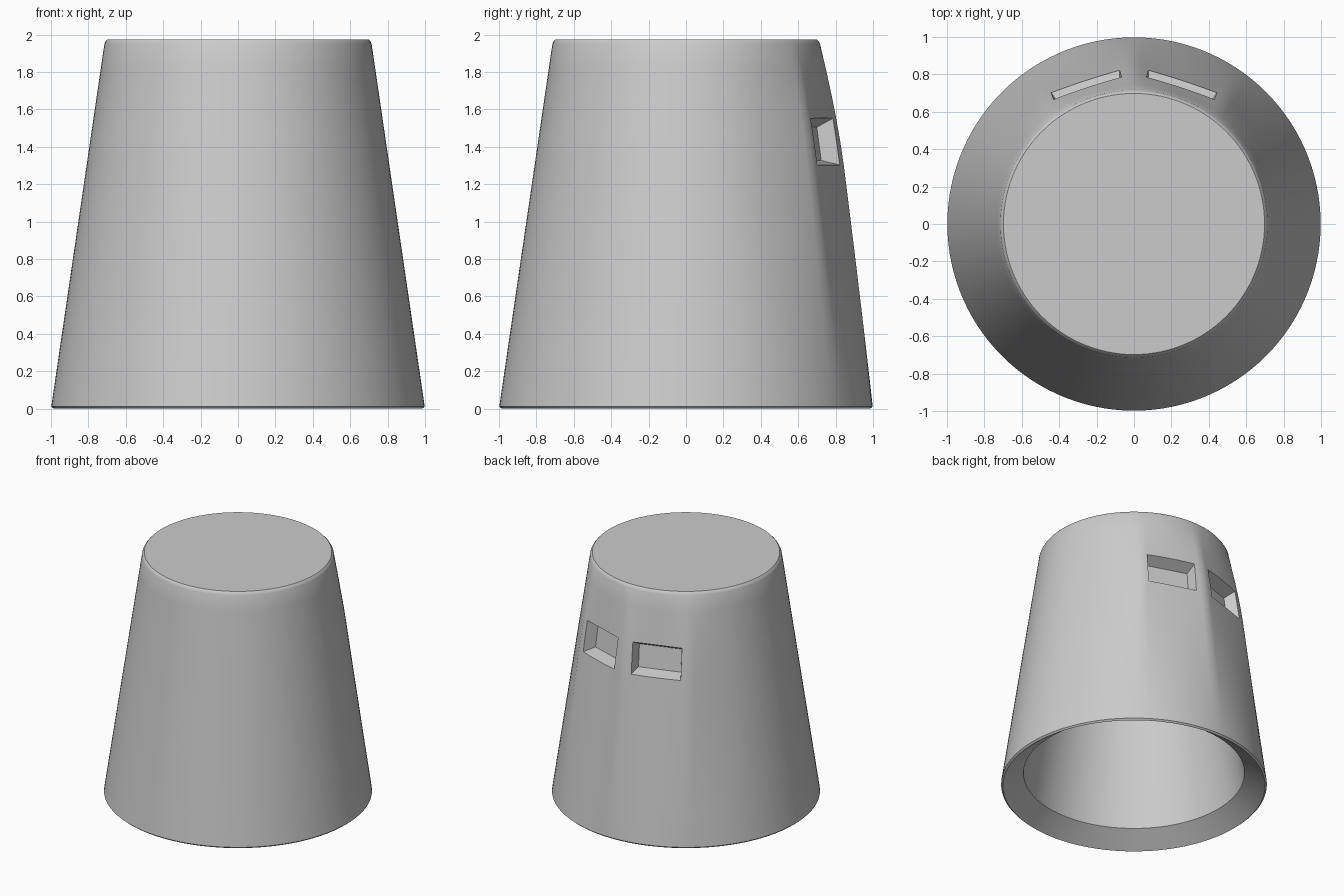
import bpy, bmesh, math
from mathutils import Vector, Matrix

if "Cube" in bpy.data.objects:
    bpy.data.objects.remove(bpy.data.objects["Cube"])

SEG = 120
TOP_Z = 1.975
PANEL = math.radians(18)      # half angle of each flat back panel


def outer_radius(z):
    return 1 - 0.29 * z / 1.98


def bulge(z):
    # back crease strength: none at the base and the top, fullest near the slots
    return 0.85 * (z / 1.35 if z < 1.35 else max(0, 1 - ((z - 1.35) / 0.62) ** 2))


def crease(phi):
    # two flat panels meeting at the back centre line, fading into the cone
    p = abs(phi)
    edge = 1 / math.cos(PANEL) - 1
    if p <= 2 * PANEL:
        return 1 / math.cos(p - PANEL) - 1
    t = min(1, (p - 2 * PANEL) / math.radians(24))
    return edge * (1 - t) ** 2


def new_object(name, bm):
    bmesh.ops.recalc_face_normals(bm, faces=bm.faces)
    mesh = bpy.data.meshes.new(name)
    bm.to_mesh(mesh)
    bm.free()
    obj = bpy.data.objects.new(name, mesh)
    bpy.context.collection.objects.link(obj)
    return obj


# Cup wall: profile from inner ceiling, down the cavity, over the rim, up the outside
profile = [(0.56, 1.80), (0.83, 0.11), (0.985, 0.0), (0.998, 0.012)]
profile += [(outer_radius(i * 0.13), i * 0.13) for i in range(1, 15)]
profile += [(outer_radius(1.95), 1.95), (0.708, 1.964), (0.698, TOP_Z)]
bm = bmesh.new()
rings = []
for k, (r, z) in enumerate(profile):
    ring = []
    for i in range(SEG):
        phi = (i / SEG * 2 - 1) * math.pi
        rr = r * (1 + bulge(z) * crease(phi)) if k > 3 else r
        ring.append(bm.verts.new((rr * math.sin(phi), rr * math.cos(phi), z)))
    rings.append(ring)
for a, b in zip(rings, rings[1:]):
    for i in range(SEG):
        j = (i + 1) % SEG
        bm.faces.new((a[i], a[j], b[j], b[i]))
bm.faces.new(rings[0])
bm.faces.new(rings[-1])
cup = new_object("cup_body", bm)


# Tapered slot cutters, one on each back panel
def slot_cutter(side):
    bm = bmesh.new()
    across = Vector((side * math.cos(PANEL), -math.sin(PANEL), 0))
    out = Vector((side * math.sin(PANEL), math.cos(PANEL), 0))
    up = (Vector((0, 0, 1)) - out * 0.14).normalized()
    normal = (out + Vector((0, 0, 0.14))).normalized()
    centre = out * 0.797 + across * 0.012 + Vector((0, 0, 1.43))
    loops = []
    for depth, w, h in ((-0.1, 0.165, 0.09), (0.0, 0.195, 0.13), (0.1, 0.225, 0.17)):
        loops.append([bm.verts.new(centre + normal * depth + across * (w * sx) + up * (h * sz))
                      for sx, sz in ((-1, -1), (1, -1), (1, 1), (-1, 1))])
    for a, b in zip(loops, loops[1:]):
        for i in range(4):
            j = (i + 1) % 4
            bm.faces.new((a[i], a[j], b[j], b[i]))
    bm.faces.new(loops[0])
    bm.faces.new(loops[-1])
    obj = new_object("slot_cutter", bm)
    obj.hide_render = True
    return obj


bpy.context.view_layer.objects.active = cup
cup.select_set(True)
for side in (-1, 1):
    cutter = slot_cutter(side)
    mod = cup.modifiers.new("slot", 'BOOLEAN')
    mod.operation = 'DIFFERENCE'
    mod.solver = 'EXACT'
    mod.object = cutter
    bpy.ops.object.modifier_apply(modifier=mod.name)
    bpy.data.objects.remove(cutter, do_unlink=True)

bpy.ops.object.shade_smooth_by_angle(angle=math.radians(30))
